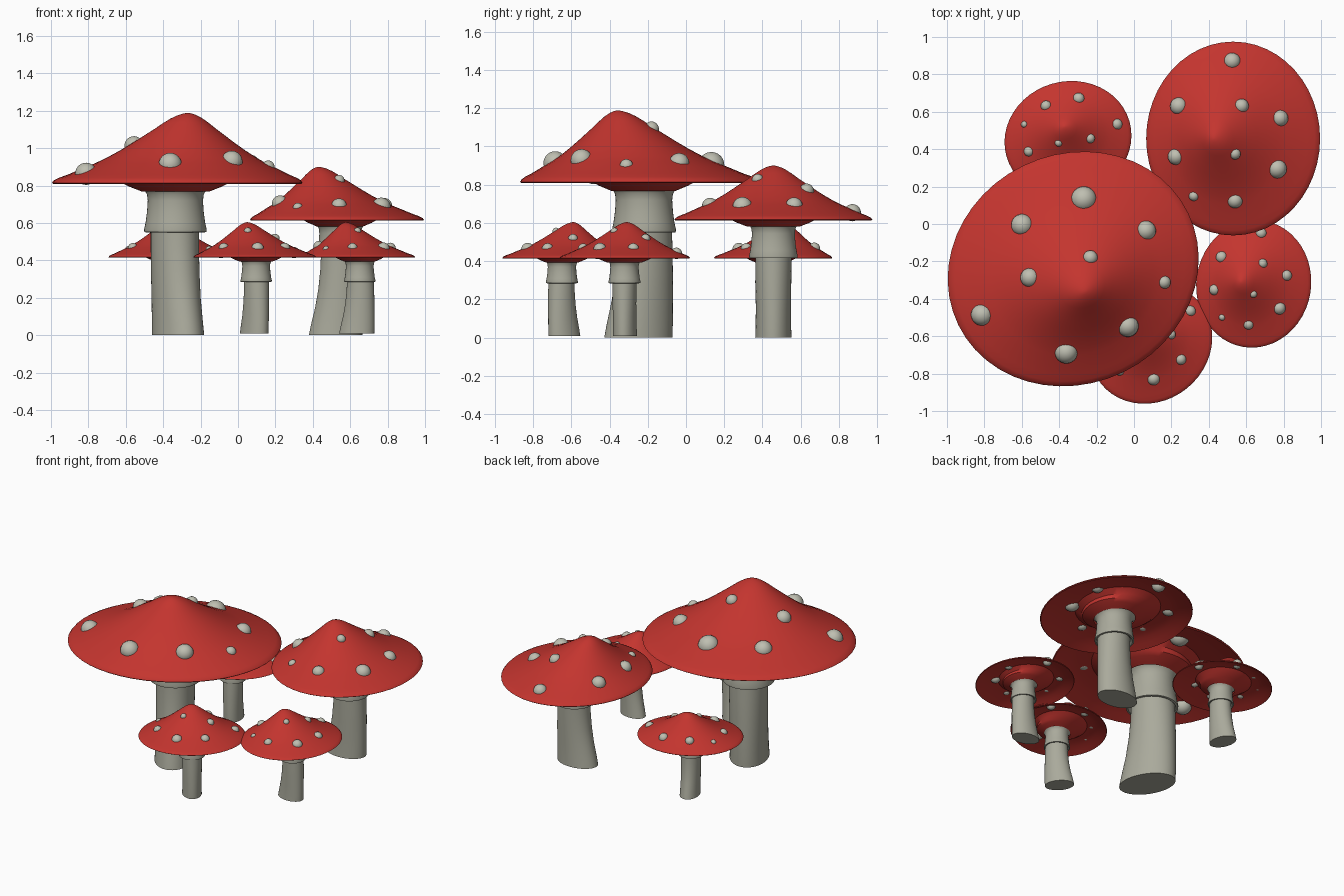
import bpy, bmesh, math
from mathutils import Vector, Matrix
from mathutils.bvhtree import BVHTree

if "Cube" in bpy.data.objects:
    bpy.data.objects.remove(bpy.data.objects["Cube"])


def material(name, rgb):
    m = bpy.data.materials.new(name)
    m.diffuse_color = (*rgb, 1)
    m.use_nodes = True
    m.node_tree.nodes["Principled BSDF"].inputs["Base Color"].default_value = m.diffuse_color
    return m


RED = material("cap_red", (0.55, 0.035, 0.028))
PALE = material("stem_pale", (0.40, 0.40, 0.33))
SPOT = material("spot_pale", (0.52, 0.52, 0.44))
SIDES = 48


def loft(rings, close_start=True, close_end=True):
    """Skin elliptical rings given as (centre_x, centre_y, rx, ry, z)."""
    bm = bmesh.new()
    loops = []
    for cx, cy, rx, ry, z in rings:
        loops.append([bm.verts.new((cx + rx * math.cos(a), cy + ry * math.sin(a), z))
                      for a in (2 * math.pi * i / SIDES for i in range(SIDES))])
    for lo, hi in zip(loops, loops[1:]):
        for i in range(SIDES):
            j = (i + 1) % SIDES
            bm.faces.new((lo[i], lo[j], hi[j], hi[i]))
    if close_start:
        bm.faces.new(loops[0][::-1])
    if close_end:
        bm.faces.new(loops[-1])
    bmesh.ops.recalc_face_normals(bm, faces=bm.faces)
    return bm


def finish(bm, name, mat, place):
    bm.transform(place)
    mesh = bpy.data.meshes.new(name)
    bm.to_mesh(mesh)
    bm.free()
    mesh.materials.append(mat)
    obj = bpy.data.objects.new(name, mesh)
    bpy.context.collection.objects.link(obj)
    bpy.ops.object.select_all(action='DESELECT')
    obj.select_set(True)
    bpy.context.view_layer.objects.active = obj
    bpy.ops.object.shade_smooth_by_angle(angle=math.radians(40))


# cap: radius fraction and height, off-centre peak, thin concave underside
CAP_RX, CAP_RY, PEAK = 0.465, 0.518, -0.10
CAP = [(0.27, 0.582), (0.30, 0.588), (0.37, 0.602), (0.42, 0.615), (0.48, 0.640),
       (0.56, 0.668), (0.66, 0.661), (0.77, 0.649), (0.88, 0.632), (0.96, 0.618),
       (0.99, 0.613), (1.0, 0.617), (0.985, 0.627), (0.95, 0.637), (0.88, 0.651),
       (0.77, 0.677), (0.68, 0.697), (0.6, 0.718), (0.5, 0.748), (0.41, 0.778),
       (0.33, 0.806), (0.25, 0.834), (0.18, 0.860), (0.13, 0.877), (0.08, 0.890),
       (0.04, 0.897), (0.012, 0.900)]

# stem: centre x, rx, ry, z
STEM = [(-0.008, 0.143, 0.095, 0.0), (-0.002, 0.139, 0.093, 0.05), (0.010, 0.127, 0.092, 0.15),
        (0.018, 0.118, 0.093, 0.25), (0.022, 0.112, 0.094, 0.35), (0.022, 0.108, 0.095, 0.44),
        (0.020, 0.105, 0.098, 0.62)]

# skirt: radius, z
SKIRT = [(0.100, 0.430), (0.116, 0.416), (0.126, 0.418), (0.127, 0.428), (0.121, 0.455),
         (0.115, 0.50), (0.112, 0.545), (0.115, 0.57), (0.128, 0.592), (0.14, 0.60)]

# spots on the cap: x, y, radius
SPOTS = [(-0.005, 0.413, 0.045), (-0.29, 0.173, 0.047), (0.045, 0.173, 0.039),
         (0.25, 0.108, 0.045), (-0.305, -0.097, 0.044), (0.01, -0.082, 0.030),
         (0.235, -0.162, 0.052), (-0.21, -0.307, 0.027), (0.01, -0.332, 0.041)]


def mushroom(name, x, y, z, scale, turn):
    place = (Matrix.Translation((x, y, z)) @ Matrix.Rotation(math.radians(turn), 4, 'Z')
             @ Matrix.Scale(scale, 4))
    n = len(CAP)
    rings = []
    for i, (t, h) in enumerate(CAP):
        # the top leans to the peak, the underside follows the stem
        under = i < 4
        cx = 0.015 if under else PEAK * (1 - t) * (0.3 if i < 6 else 1)
        rings.append((cx, 0, CAP_RX * t, CAP_RY * t, h))
    cap = loft(rings, close_start=False)
    tree = BVHTree.FromBMesh(cap)
    finish(cap, name + "_cap", RED, place)

    finish(loft([(cx, 0, rx, ry, h) for cx, rx, ry, h in STEM]), name + "_stem", PALE, place)
    finish(loft([(0.017, 0, r, r, h) for r, h in SKIRT], False, False),
           name + "_skirt", PALE, place)

    spots = bmesh.new()
    for sx, sy, r in SPOTS:
        hit, normal, _, _ = tree.ray_cast(Vector((sx, sy, 2)), Vector((0, 0, -1)))
        centre = hit - abs(normal.z) * Vector((0, 0, r * 0.4))
        bmesh.ops.create_uvsphere(spots, u_segments=20, v_segments=12, radius=r,
                                  matrix=Matrix.Translation(centre))
    finish(spots, name + "_spots", SPOT, place)


mushroom("large_mushroom", -0.325, -0.24, 0, 1.32, 116)
mushroom("medium_mushroom", 0.53, 0.457, 0, 1.0, 0)
mushroom("small_front_mushroom", 0.09, -0.64, 0.01, 0.66, -51)
mushroom("small_right_mushroom", 0.64, -0.32, 0.01, 0.66, -9)
mushroom("small_back_mushroom", -0.353, 0.455, 0.01, 0.66, -74)
